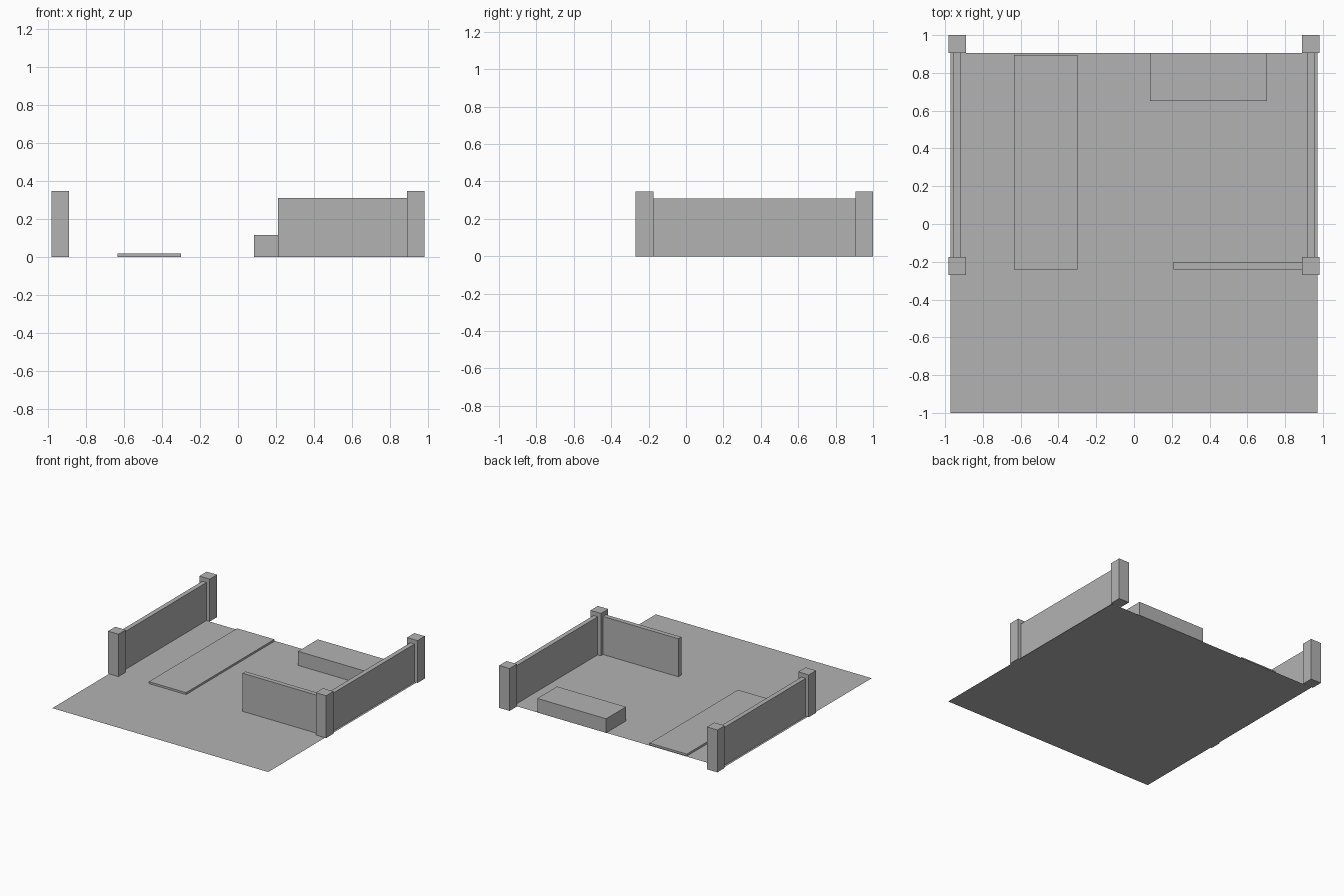
import bpy

cube = bpy.data.objects.get("Cube")
if cube:
    bpy.data.objects.remove(cube, do_unlink=True)

GREY = (0.45, 0.45, 0.45, 1.0)
grey = bpy.data.materials.new("plain_grey")
grey.use_nodes = True
grey.diffuse_color = GREY
grey.node_tree.nodes["Principled BSDF"].inputs["Base Color"].default_value = GREY


def finish(name):
    obj = bpy.context.object
    obj.name = obj.data.name = name
    bpy.ops.object.transform_apply(location=False, rotation=False, scale=True)
    obj.data.materials.append(grey)


def box(name, x, y, height):
    """Box standing on the ground, given its x range, y range and height."""
    bpy.ops.mesh.primitive_cube_add(
        size=1, location=(sum(x) / 2, sum(y) / 2, height / 2))
    bpy.context.object.scale = (x[1] - x[0], y[1] - y[0], height)
    finish(name)


# Ground sheet
bpy.ops.mesh.primitive_plane_add(size=1, location=(0, -0.048, 0))
bpy.context.object.scale = (1.945, 1.904, 1)
finish("ground")

# Side walls, each with a post at both ends
POST, POST_X, WALL_X = 0.094, 0.936, 0.937
FRONT, BACK = -0.175, 0.906
for side, s in (("left", 1), ("right", -1)):
    for end, y in (("front", FRONT - POST), ("back", BACK)):
        x = s * POST_X
        box(f"{side}_{end}_post", (x - POST / 2, x + POST / 2), (y, y + POST), 0.345)
    x = s * WALL_X
    box(f"{side}_wall", (x - 0.019, x + 0.019), (FRONT, BACK), 0.31)

# Short front wall, path slab and step
box("front_wall", (0.21, 0.889), (-0.24, -0.202), 0.31)
box("path_slab", (-0.635, -0.3), (-0.24, 0.896), 0.016)
box("step", (0.085, 0.705), (0.652, 0.906), 0.115)
